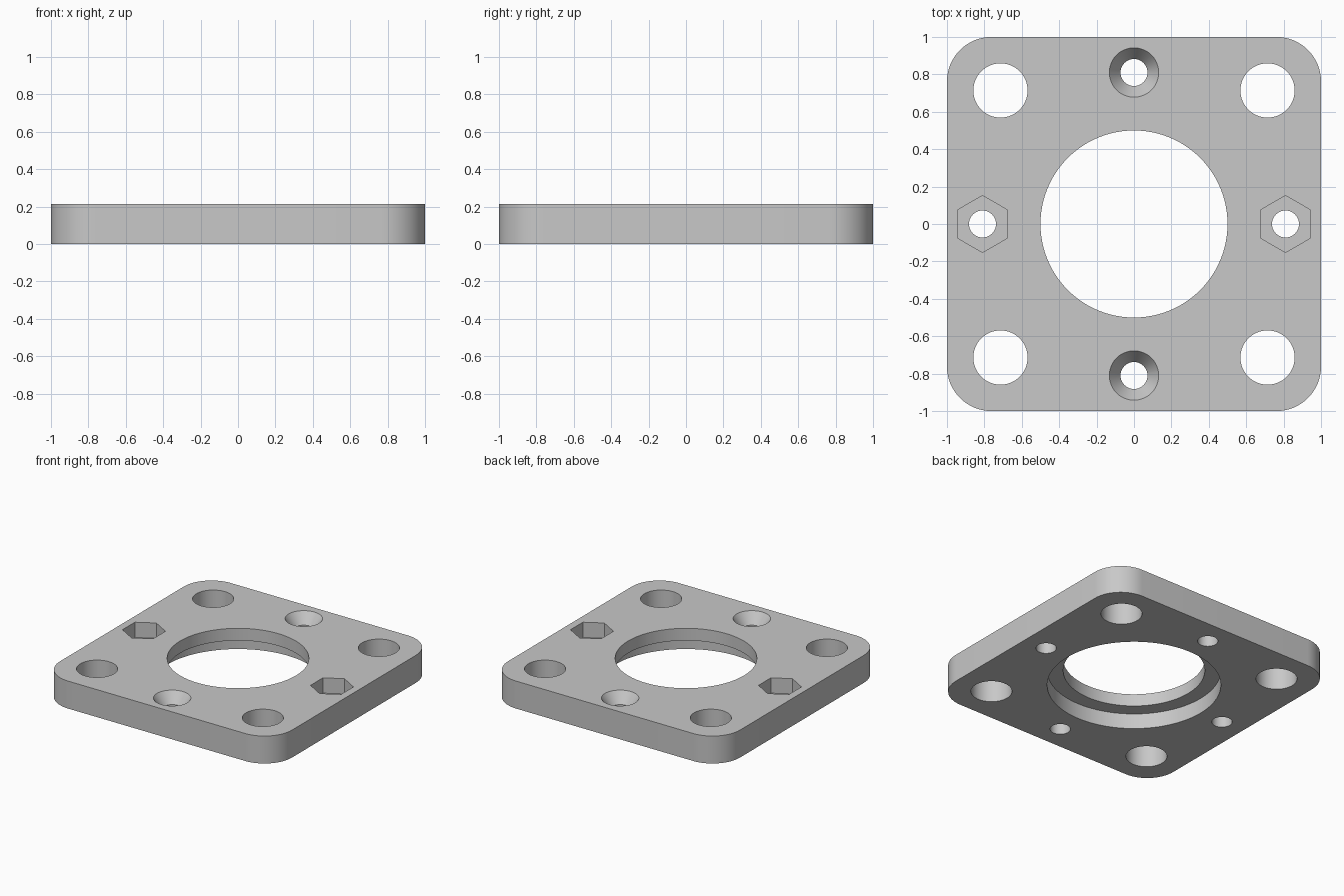
import bpy, bmesh, math

cube = bpy.data.objects.get("Cube")
if cube:
    bpy.data.objects.remove(cube, do_unlink=True)

HEIGHT = 0.214
LOW, HIGH = -0.05, HEIGHT + 0.05   # overshoot so cutters pass clean through


def stack(name, outlines):
    """Solid through a list of (xy outline, z) sections, capped at both ends."""
    bm = bmesh.new()
    rings = [[bm.verts.new((x, y, z)) for x, y in pts] for pts, z in outlines]
    for a, b in zip(rings, rings[1:]):
        for i in range(len(a)):
            j = (i + 1) % len(a)
            bm.faces.new((a[i], a[j], b[j], b[i]))
    bm.faces.new(rings[0][::-1])
    bm.faces.new(rings[-1])
    bmesh.ops.recalc_face_normals(bm, faces=bm.faces)
    mesh = bpy.data.meshes.new(name)
    bm.to_mesh(mesh)
    bm.free()
    obj = bpy.data.objects.new(name, mesh)
    bpy.context.collection.objects.link(obj)
    return obj


def circle(x, y, r, n=64):
    turn = [math.tau * i / n + math.pi / 2 for i in range(n)]
    return [(x + r * math.cos(a), y + r * math.sin(a)) for a in turn]


def rounded_square(half, r, steps=16):
    pts = []
    for k, (sx, sy) in enumerate([(1, 1), (-1, 1), (-1, -1), (1, -1)]):
        for i in range(steps + 1):
            a = math.pi / 2 * (k + i / steps)
            pts.append((sx * (half - r) + r * math.cos(a),
                        sy * (half - r) + r * math.sin(a)))
    return pts


def cut(x, y, profile, n=64):
    """Cut a turned (radius, z) profile out of the plate."""
    tool = stack("cutter", [(circle(x, y, r, n), z) for r, z in profile])
    tool.hide_render = True
    mod = plate.modifiers.new("cut", 'BOOLEAN')
    mod.operation, mod.solver, mod.object = 'DIFFERENCE', 'EXACT', tool
    bpy.ops.object.modifier_apply(modifier=mod.name)
    bpy.data.objects.remove(tool, do_unlink=True)


# Plate with rounded corners
edge = rounded_square(1, 0.238)
plate = stack("mounting_plate", [(edge, 0), (edge, HEIGHT)])
bpy.ops.object.select_all(action='DESELECT')
bpy.context.view_layer.objects.active = plate
plate.select_set(True)

# Central bore with a wider recess underneath
LEDGE = 0.119
cut(0, 0, [(0.613, LOW), (0.613, LEDGE), (0.5, LEDGE), (0.5, HIGH)], 96)

# Corner holes
for sx in (-1, 1):
    for sy in (-1, 1):
        cut(sx * 0.714, sy * 0.714, [(0.145, LOW), (0.145, HIGH)])

HOLE, OFFSET = 0.072, 0.81
for s in (-1, 1):
    # Countersunk screw holes, front and back
    cut(0, s * OFFSET, [(HOLE, LOW), (HOLE, HEIGHT - 0.085),
                        (0.132, HEIGHT), (0.132, HIGH)])
    # Hexagonal nut pockets with through holes, left and right
    cut(s * OFFSET, 0, [(0.152, HEIGHT - 0.119), (0.152, HIGH)], 6)
    cut(s * OFFSET, 0, [(HOLE, LOW), (HOLE, HIGH)])

# Grey finish
grey = bpy.data.materials.new("plain_grey")
grey.use_nodes = True
colour = (0.58, 0.58, 0.58, 1)
grey.diffuse_color = colour
grey.node_tree.nodes["Principled BSDF"].inputs["Base Color"].default_value = colour
plate.data.materials.clear()
plate.data.materials.append(grey)
for face in plate.data.polygons:
    face.material_index = 0
bpy.ops.object.shade_smooth_by_angle(angle=math.radians(30))
